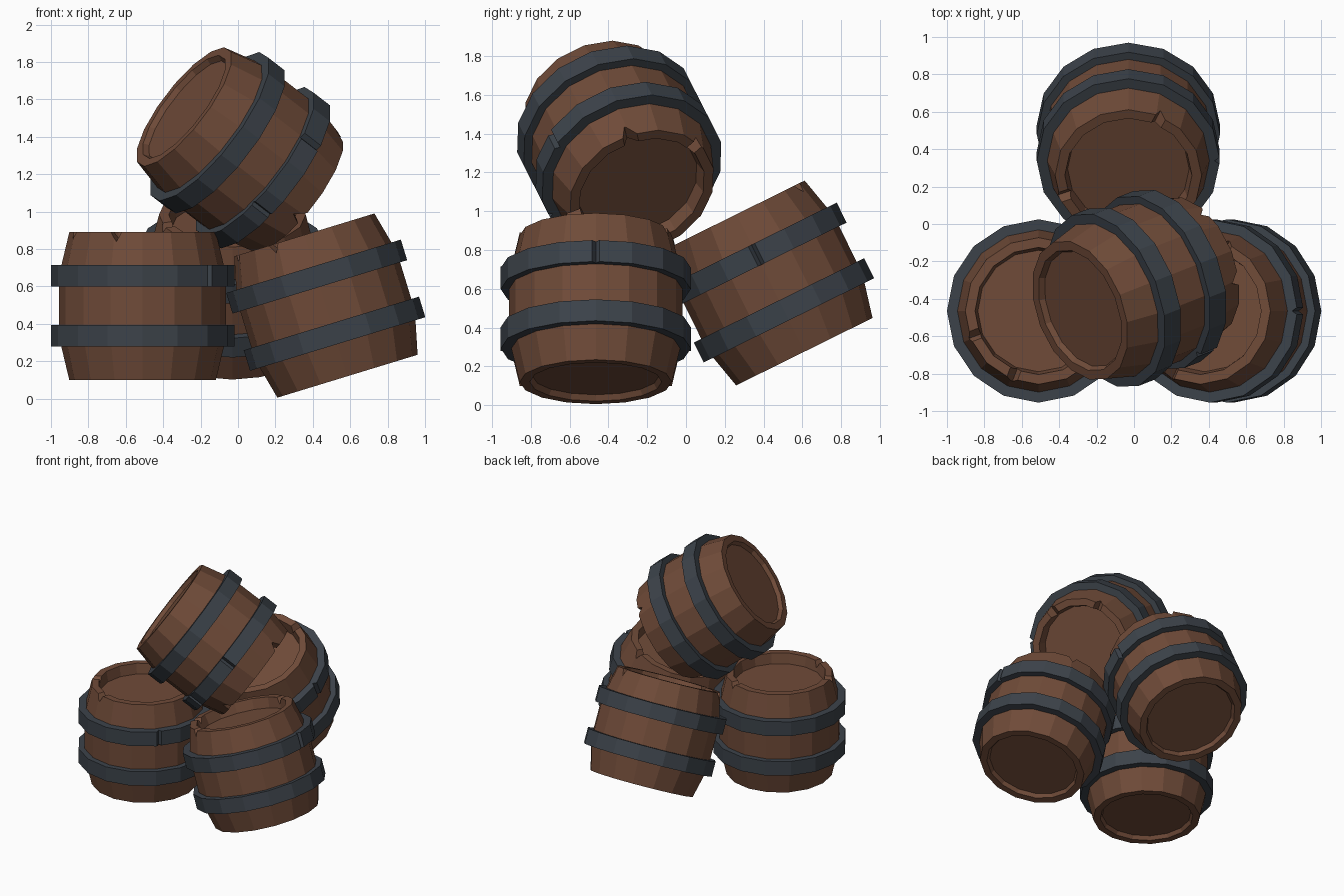
import bpy, bmesh, math
from mathutils import Vector, Matrix

if "Cube" in bpy.data.objects:
    bpy.data.objects.remove(bpy.data.objects["Cube"])

SIDES, LENGTH = 16, 0.79


def material(name, rgb):
    m = bpy.data.materials.new(name)
    m.diffuse_color = (*rgb, 1)
    m.use_nodes = True
    m.node_tree.nodes["Principled BSDF"].inputs["Base Color"].default_value = m.diffuse_color
    return m


WOOD = material("wood", (0.16, 0.07, 0.04))
IRON = material("iron", (0.045, 0.055, 0.068))


def lathe(name, profile, matrix, mat, closed):
    """Revolve (radius, height) points round z; ends are capped unless closed into a ring."""
    bm = bmesh.new()
    rings = []
    for r, z in profile:
        rings.append([bm.verts.new((r * math.cos(2 * math.pi * i / SIDES),
                                    r * math.sin(2 * math.pi * i / SIDES),
                                    z - LENGTH / 2)) for i in range(SIDES)])
    pairs = list(zip(rings, rings[1:]))
    if closed:
        pairs.append((rings[-1], rings[0]))
    else:
        bm.faces.new(rings[0])
        bm.faces.new(rings[-1])
    for a, b in pairs:
        for i in range(SIDES):
            j = (i + 1) % SIDES
            bm.faces.new((a[i], a[j], b[j], b[i]))
    bmesh.ops.recalc_face_normals(bm, faces=bm.faces)
    return finish(name, bm, matrix, mat)


def finish(name, bm, matrix, mat=None):
    me = bpy.data.meshes.new(name)
    bm.to_mesh(me)
    bm.free()
    ob = bpy.data.objects.new(name, me)
    bpy.context.collection.objects.link(ob)
    ob.matrix_world = matrix
    if mat:
        me.materials.append(mat)
    return ob


def wedge(bm, tri, half, axis_matrix):
    """Add a triangular prism; tri lies in the local yz plane, extruded along x."""
    a, b = [[bm.verts.new(axis_matrix @ Vector((x, y, z))) for y, z in tri]
            for x in half]
    bm.faces.new(a)
    bm.faces.new(b)
    for i in range(3):
        j = (i + 1) % 3
        bm.faces.new((a[i], a[j], b[j], b[i]))


def carve(ob, name, bm):
    bmesh.ops.recalc_face_normals(bm, faces=bm.faces)
    cutter = finish(name, bm, ob.matrix_world.copy())
    cutter.hide_render = True
    cutter.hide_viewport = True
    cutter.display_type = 'WIRE'
    mod = ob.modifiers.new("chips", 'BOOLEAN')
    mod.operation = 'DIFFERENCE'
    mod.solver = 'EXACT'
    mod.object = cutter


def barrel(name, centre, rotation, chips, dents):
    mw = Matrix.Translation(centre) @ rotation
    # bulging body with recessed bottom and lid
    body = lathe(name + "_body", [(0.325, 0.03), (0.34, 0), (0.392, 0), (0.447, 0.23),
                                  (0.447, 0.56), (0.392, 0.79), (0.34, 0.79),
                                  (0.325, 0.71)], mw, WOOD, False)
    # V chips in the top rim
    bm = bmesh.new()
    top = LENGTH / 2
    for ang, w, d in chips:
        wedge(bm, [(-w, top + 0.01), (w * 0.8, top + 0.01), (w * 0.1, top - d)],
              (0.3, 0.46), Matrix.Rotation(math.radians(ang), 4, 'Z'))
    carve(body, name + "_rim_cutter", bm)
    # two iron hoops
    for part, z in (("lower", 0.18), ("upper", 0.50)):
        hoop = lathe(f"{name}_{part}_hoop", [(0.43, z), (0.49, z), (0.49, z + 0.115),
                                             (0.43, z + 0.115)], mw, IRON, True)
        # upright dents across the upper hoop
        if part == "upper":
            bm = bmesh.new()
            for ang in dents:
                turn = (Matrix.Rotation(math.radians(ang), 4, 'Z')
                        @ Matrix.Rotation(math.radians(-90), 4, 'Y'))
                wedge(bm, [(-0.035, -0.51), (0.035, -0.51), (0, -0.46)],
                      (0.05, 0.3), turn)
            carve(hoop, name + "_hoop_cutter", bm)


rot = Matrix.Rotation
barrel("left_barrel", (-0.51, -0.465, 0.495), rot(0, 4, 'Z'),
       [(201, 0.04, 0.035), (249, 0.04, 0.05), (65, 0.04, 0.04)], [-42])
barrel("right_barrel", (0.47, -0.465, 0.498), rot(math.radians(-17), 4, 'Y'),
       [(68, 0.04, 0.05), (244, 0.04, 0.05), (196, 0.04, 0.04)], [0])
barrel("back_barrel", (-0.03, 0.435, 0.63), rot(math.radians(26.3), 4, 'X'),
       [(64, 0.04, 0.05), (200, 0.04, 0.05), (250, 0.04, 0.04)], [0])
tilt = Vector((0.756, 0.297, -0.584)).to_track_quat('Z', 'Y').to_matrix().to_4x4()
barrel("top_barrel", (0.01, -0.345, 1.33), tilt,
       [(52, 0.04, 0.045), (113, 0.05, 0.06), (206, 0.05, 0.06)], [160, 215])
